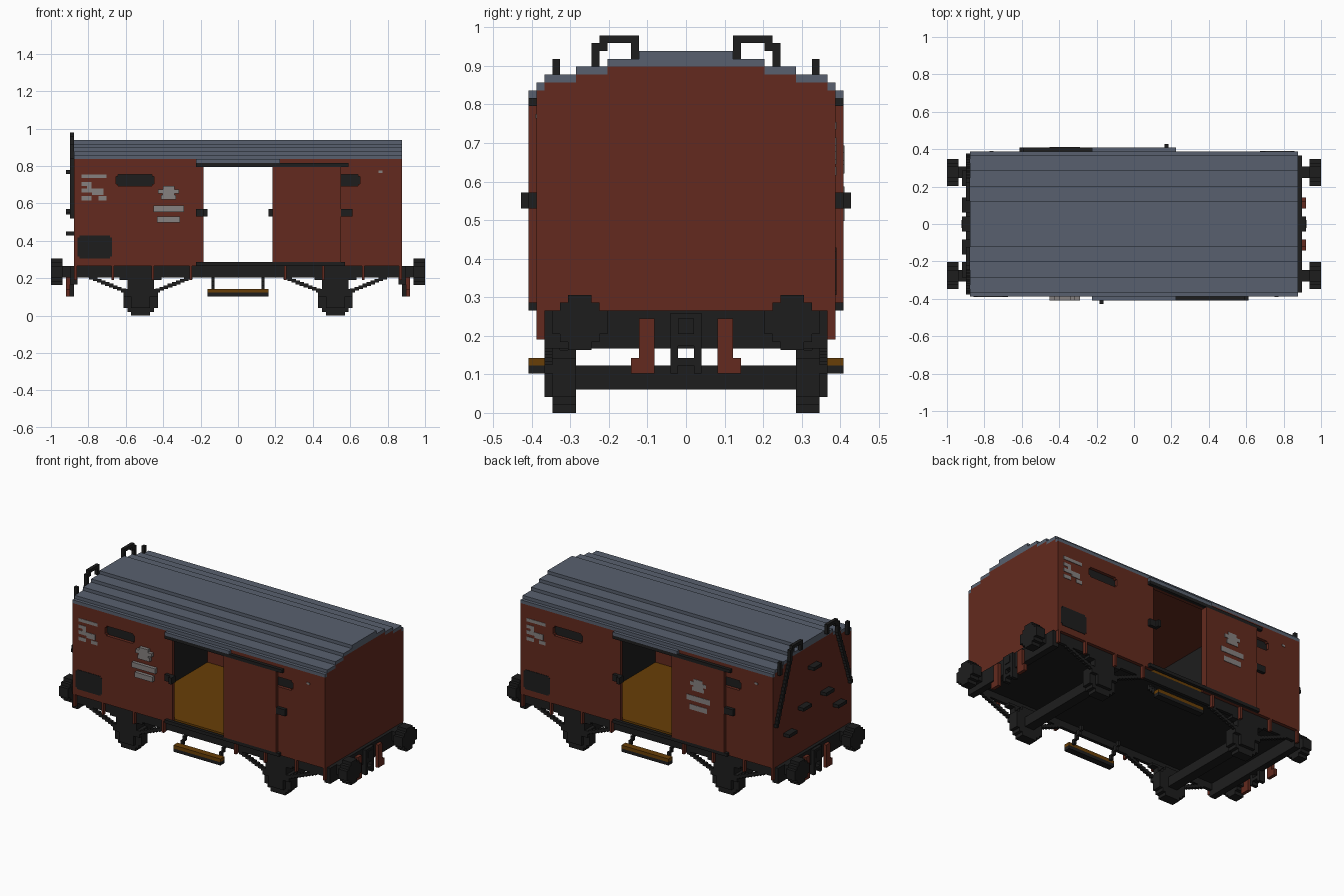
import bpy, bmesh, math
from mathutils import Vector

default_cube = bpy.data.objects.get("Cube")
if default_cube:
    bpy.data.objects.remove(default_cube)


def material(name, red, green, blue):
    mat = bpy.data.materials.new(name)
    mat.use_nodes = True
    colour = (red, green, blue, 1)
    mat.diffuse_color = colour
    mat.node_tree.nodes["Principled BSDF"].inputs["Base Color"].default_value = colour
    return mat


rust = material("rust red", .125, .023, .013)
slate = material("slate grey roof", .098, .118, .158)
black = material("soft black", .0125, .0125, .0125)
wood = material("brown wood", .14, .049, .002)
chalk = material("pale grey paint", .24, .22, .215)

# The whole wagon sits on a block grid; all sizes below are in grid units
UNIT = 2 / 98
LENGTH = 43     # half length of the body
WALL = 19       # outer face of the side walls
DOOR = 20       # outer face of the sliding doors
DOORWAY = 9     # half width of the opening
FLOOR, EAVES = 13, 41


# Boxes are (x low, x high, y low, y high, z low, z high)
def mirror_x(boxes):
    return boxes + [(-b, -a, c, d, e, f) for a, b, c, d, e, f in boxes]


def flip_y(boxes):
    return [(a, b, -d, -c, e, f) for a, b, c, d, e, f in boxes]


def mirror_y(boxes):
    return boxes + flip_y(boxes)


def turned_pair(boxes):
    return boxes + [(-b, -a, -d, -c, e, f) for a, b, c, d, e, f in boxes]


def four(boxes):
    return mirror_x(mirror_y(boxes))


def part(name, mat, boxes):
    bm = bmesh.new()
    for x0, x1, y0, y1, z0, z1 in boxes:
        cube = bmesh.ops.create_cube(bm, size=1)
        centre = Vector((x0 + x1, y0 + y1, z0 + z1)) / 2
        for v in cube["verts"]:
            offset = Vector((v.co.x * (x1 - x0), v.co.y * (y1 - y0), v.co.z * (z1 - z0)))
            v.co = (centre + offset) * UNIT
    mesh = bpy.data.meshes.new(name)
    bm.to_mesh(mesh)
    bm.free()
    mesh.materials.append(mat)
    obj = bpy.data.objects.new(name, mesh)
    bpy.context.collection.objects.link(obj)


def disc_rows(radius):
    """Stepped circle as (half width, low, high) rows."""
    rows = []
    for i in range(round(radius * 2)):
        low = i - radius
        width = math.sqrt(radius ** 2 - (low + .5) ** 2)
        rows.append((math.floor(width) + .5, low, low + 1))
    return rows


def stairs(start, end):
    """Stepped diagonal as (u, z) cell centres."""
    (u0, z0), (u1, z1) = start, end
    count = round(max(abs(u1 - u0), abs(z1 - z0)))
    return [(u0 + (u1 - u0) * i / count, z0 + (z1 - z0) * i / count) for i in range(count + 1)]


# Stepped roof shell
steps = [(6, 46, 44), (10, 45, 44), (14, 44, 43), (18, 43, 42), (WALL, 42, EAVES)]
roof, inner = [], 0
for outer, top, under in steps:
    roof.append((-LENGTH, LENGTH, inner, outer, under, top))
    inner = outer
part("roof", slate, mirror_y(roof))

# Red end walls, layered upward to follow the roof
gables, low = [], FLOOR
for outer, top, under in reversed(steps[1:]):
    gables.append((LENGTH - 1, LENGTH, -outer, outer, low, under))
    low = under
part("end_walls", rust, mirror_x(gables))

# Side walls built round the vent recesses, with lintels over the doorways
VENT_IN, VENT_OUT, VENT_LOW, VENT_TOP = 22, 32, 34, 37
walls = [(DOORWAY, LENGTH - 1, FLOOR, VENT_LOW), (DOORWAY, VENT_IN, VENT_LOW, VENT_TOP),
         (VENT_OUT, LENGTH - 1, VENT_LOW, VENT_TOP), (DOORWAY, LENGTH - 1, VENT_TOP, EAVES),
         (0, DOORWAY, EAVES - 2, EAVES)]
for x in (VENT_IN, VENT_OUT - .5):
    walls += [(x, x + .5, VENT_LOW, VENT_LOW + .5), (x, x + .5, VENT_TOP - .5, VENT_TOP)]
part("side_walls", rust, four([(a, b, WALL - 1, WALL, e, f) for a, b, e, f in walls]))
part("vents", black, four([(VENT_IN, VENT_OUT, WALL - 1.5, WALL - .95, VENT_LOW, VENT_TOP)]))

# Doors and interior
part("sliding_doors", rust, turned_pair([(DOORWAY, 27, -DOOR, -WALL, 14, 39)]))
part("ceiling", rust, [(-42, 42, -18, 18, 40, EAVES)])
part("floor", wood, [(-42, 42, -18, 18, FLOOR, 14)])
part("inner_partitions", black, mirror_x([(23, 24, -18, 18, 14, 40)]))

# Door rails, hoods and latches
part("door_rails", black, turned_pair([(-11, 29, -DOOR, -WALL, 39, 40),
                                       (-11, 28, -DOOR, -WALL, FLOOR, 14)]))
part("door_hoods", slate, mirror_y([(-11, 11, WALL, DOOR, 40, EAVES)]))
part("door_latches", black, turned_pair([(-11, -8, -DOOR, -WALL, 26, 28),
                                         (-9, -8, -DOOR - 1, -DOOR, 26, 28),
                                         (27, 30, -DOOR, -WALL, 26, 28)]))


# Painted plates, lying just proud of the wall
def plate(x0, x1, z0, z1, face=WALL, thick=.12):
    return (x0, x1, -face - thick, -face, z0, z1)


part("side_boards", black, turned_pair([plate(-42, -33, 15.5, 20.5), plate(-41.5, -33.5, 15, 21)]))
part("side_markings", chalk, turned_pair([
    plate(-41, -34.5, 36, 37), plate(-41, -38.4, 34, 35), plate(-39.5, -38.4, 33.2, 34),
    plate(-41, -35.3, 32.2, 33.3), plate(-38.2, -35.3, 31.6, 32.2),
    plate(-41, -38.4, 30.2, 31.3), plate(-36.6, -34.5, 30.2, 31.3), plate(36.8, 37.8, 37.4, 38)]))


# Emblem raised on the front wall and painted on the back door
def emblem(face, thick):
    rows = [(4, 27.2, 28.8), (3, 24.4, 26), (2, 30.4, 31.6), (1.6, 31.6, 32.2),
            (2.7, 32, 33.1), (1.5, 33.1, 34)]
    return [plate(-18.2 - w, -18.2 + w, z0, z1, face, thick) for w, z0, z1 in rows]


part("front_emblem", chalk, emblem(WALL, 1))
part("back_emblem", chalk, flip_y(emblem(DOOR, .12)))

# Underframe
part("underfloor", black, [(-42.9, 42.9, -18, 18, 12, FLOOR)])
part("side_beams", black, mirror_y([(-LENGTH, LENGTH, 17, 18, 10, FLOOR)]))
part("headstocks", black, mirror_x([(LENGTH - 1, LENGTH + 1, -18, 18, 8.2, FLOOR)]))
ribs = [(x, x + .7, 18, WALL, 9.3, FLOOR) for x in (12, 22, 32.5, 42.2)]
part("frame_ribs", rust, four(ribs))

# Wheels, axles, axle boxes and stepped springs
AXLE, RADIUS = 25.5, 4.5
wheels = [(AXLE - w, AXLE + w, 14, 17, RADIUS + low, RADIUS + high)
          for w, low, high in disc_rows(RADIUS)]
part("wheels", black, four(wheels))
part("axles", black, mirror_x([(AXLE - 1.5, AXLE + 1.5, -14, 14, 3, 6)]))
part("axle_boxes", black, four([(AXLE - 2.5, AXLE + 2.5, 16, 18, 2, 10),
                                (AXLE - 4.5, AXLE + 4.5, 16, 18, 5, 7),
                                (AXLE - 3.5, AXLE + 3.5, 16, 18, 7, 10),
                                (AXLE - 5.5, AXLE + 5.5, 16, 18, 9.3, 10)]))
springs = []
for side in (-1, 1):
    for u, z in stairs((AXLE + side * 4.5, 6.6), (AXLE + side * 13, 10)):
        springs.append((u - .6, u + .6, 17, 18, z - .5, z + .5))
part("leaf_springs", black, four(springs))

# Footboards under the doors
part("footboards", wood, mirror_y([(-8, 8, 18, DOOR, 6, 7)]))
part("footboard_base", black, mirror_y([(-8, 8, 18, DOOR, 5, 6)]))
hangers = [(6.2, 7, 14 + i, 15 + i, 9.5 - i, 11 - i) for i in range(4)]
part("footboard_hangers", black, four(hangers))

# Buffers
buffers = [(46, 49, 13.5 - w, 13.5 + w, 11.5 + low, 11.5 + high) for w, low, high in disc_rows(3.5)]
buffers.append((LENGTH, 46, 12, 15, 10, FLOOR))
part("buffers", black, four(buffers))

# Couplings and brake hoses
part("couplings", black, four([(LENGTH, 45, 0, 2, 8.5, 12.7), (45, 45.2, 0, 1, 10, 12),
                               (LENGTH, 45, 1, 2, 5, 8.5), (LENGTH, 45, 0, 1, 6, 7)]))
part("brake_hoses", rust, four([(LENGTH + 1, 45, 4, 6, 5, 12), (LENGTH + 1, 45, 6, 7, 5, 7)]))

# Climbing hoops, sloping rails and steps on one end
rails = [(y - .5, y + .5, z - .5, z + .5) for y, z in stairs((11.5, 44), (18, 26))]
rails += [(11, 12, 44, 47), (10, 11, 46, 47), (7, 11, 47, 48), (6, 7, 45, 48), (16, 17, 41, 45)]
part("end_handrails", black, mirror_y([(-LENGTH - 1, -LENGTH, *box) for box in rails]))
part("end_steps", black, [(-LENGTH - 2, -LENGTH, y - 2, y + 2, z - .5, z + .5)
                          for y, z in ((0, 37.6), (5, 27), (-6, 27.5), (12, 21.5), (-12, 21.5))])
